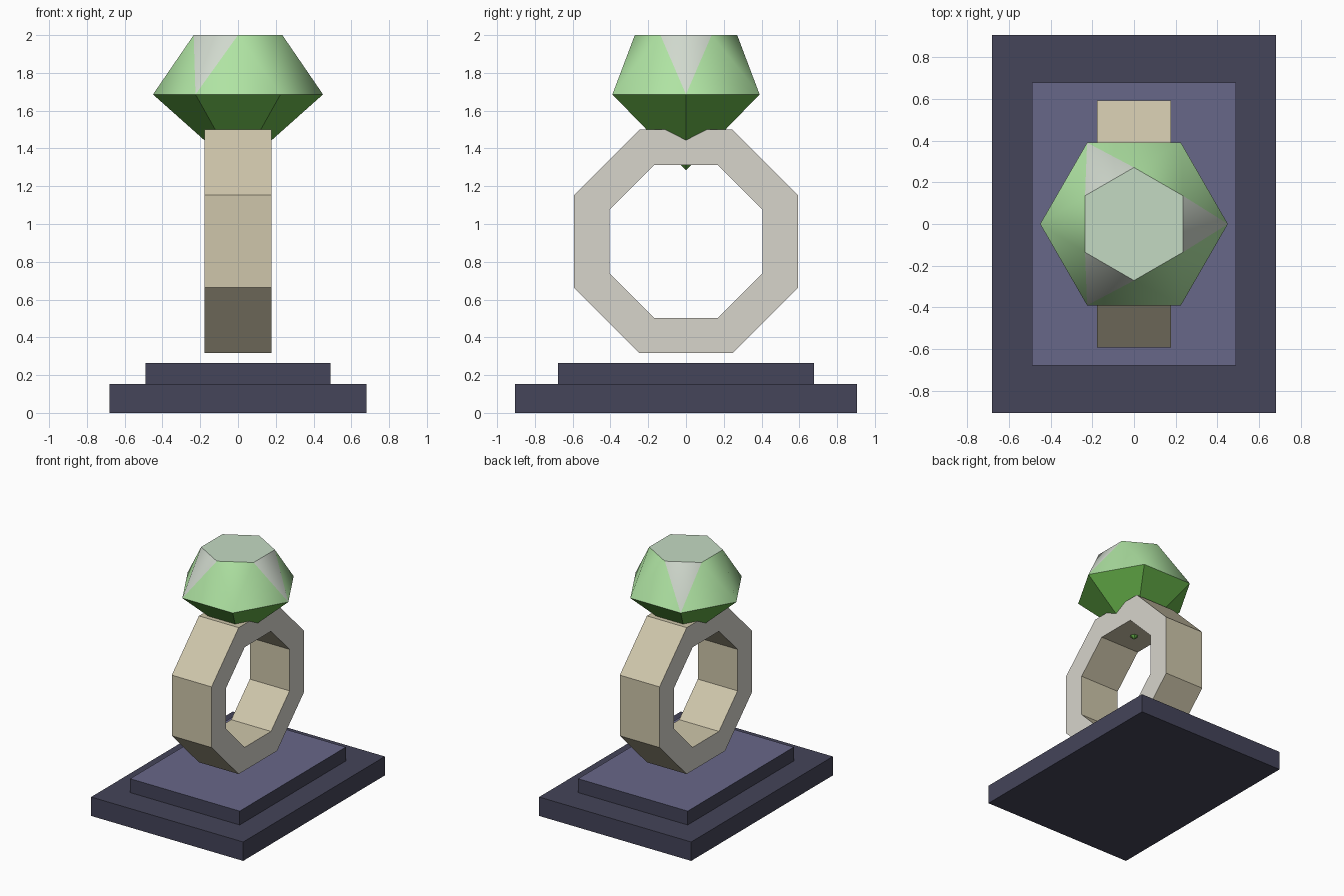
import bpy, bmesh
from math import cos, sin, pi, radians

if "Cube" in bpy.data.objects:
    bpy.data.objects.remove(bpy.data.objects["Cube"])


def material(name, rgb):
    m = bpy.data.materials.new(name)
    m.diffuse_color = (*rgb, 1)
    m.use_nodes = True
    m.node_tree.nodes["Principled BSDF"].inputs["Base Color"].default_value = m.diffuse_color
    return m


SLATE = material("dark slate", (0.058, 0.058, 0.1))
VELVET = material("velvet top", (0.137, 0.135, 0.25))
BAND = material("warm metal", (0.62, 0.565, 0.405))
BAND_SIDE = material("pale metal", (0.68, 0.66, 0.6))
CROWN = material("light green", (0.43, 0.77, 0.365))
PALE = material("pale facet", (0.63, 0.69, 0.61))
TABLE = material("table green", (0.55, 0.7, 0.54))
DEEP = material("deep green", (0.14, 0.46, 0.07))


def finish(name, bm, mats, rule):
    """Turn a bmesh into an object, colouring its faces by a rule."""
    bmesh.ops.recalc_face_normals(bm, faces=bm.faces)
    for f in bm.faces:
        f.material_index = rule(f)
    me = bpy.data.meshes.new(name)
    bm.to_mesh(me)
    bm.free()
    for m in mats:
        me.materials.append(m)
    ob = bpy.data.objects.new(name, me)
    bpy.context.collection.objects.link(ob)
    return ob


def slab(name, hx, hy, z0, z1, mats):
    bm = bmesh.new()
    bmesh.ops.create_cube(bm, size=1)
    for v in bm.verts:
        v.co = (v.co.x * 2 * hx, v.co.y * 2 * hy, z0 if v.co.z < 0 else z1)
    top = len(mats) - 1
    return finish(name, bm, mats, lambda f: top if f.normal.z > 0.5 else 0)


# Stepped display stand
slab("stand_base", 0.68, 0.905, 0, 0.153, [SLATE])
slab("stand_step", 0.49, 0.678, 0.153, 0.265, [SLATE, VELVET])

# Octagonal ring band, lying in the yz plane
bm = bmesh.new()
CENTRE_Z = 0.908


def octagon(apothem, x):
    r = apothem / cos(pi / 8)
    angles = [pi / 8 + i * pi / 4 for i in range(8)]
    return [bm.verts.new((x, r * cos(a), CENTRE_Z + r * sin(a))) for a in angles]


loops = [octagon(0.592, -0.178), octagon(0.592, 0.178),
         octagon(0.405, 0.178), octagon(0.405, -0.178)]
for k in range(4):
    a, b = loops[k], loops[(k + 1) % 4]
    for i in range(8):
        j = (i + 1) % 8
        bm.faces.new((a[i], a[j], b[j], b[i]))
finish("ring_band", bm, [BAND, BAND_SIDE], lambda f: int(abs(f.normal.x) > 0.5))

# Cut gem: table, twisted crown facets, and pointed pavilion
bm = bmesh.new()


def hexagon(r, z, turn):
    angles = [turn + i * pi / 3 for i in range(6)]
    return [bm.verts.new((r * cos(a), r * sin(a), z)) for a in angles]


girdle = hexagon(0.45, 1.686, 0)
table = hexagon(0.271, 2.0, pi / 6)
tip = bm.verts.new((0, 0, 1.285))
pale_facets = set()
top_face = bm.faces.new(table)
for i in range(6):
    j = (i + 1) % 6
    bm.faces.new((girdle[i], girdle[j], table[i]))
    facet = bm.faces.new((girdle[i], table[i], table[i - 1]))
    if i % 2 == 0:
        pale_facets.add(facet)
    bm.faces.new((girdle[j], girdle[i], tip))


def gem_colour(f):
    if f == top_face:
        return 2
    if f in pale_facets:
        return 1
    return 3 if f.normal.z < 0 else 0


gem = finish("gem", bm, [CROWN, PALE, TABLE, DEEP], gem_colour)
bpy.context.view_layer.objects.active = gem
gem.select_set(True)
bpy.ops.object.shade_smooth_by_angle(angle=radians(35))
